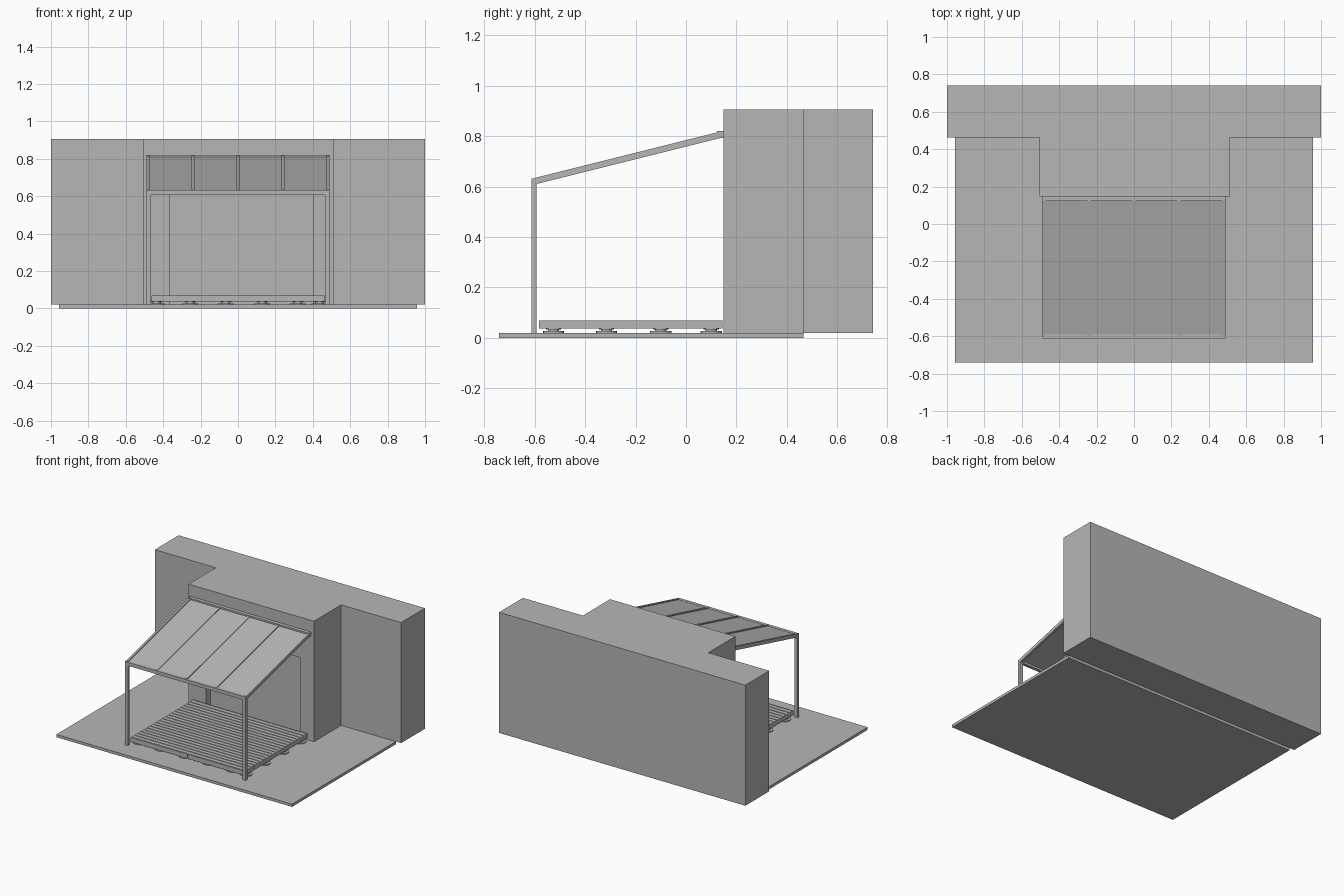
import bpy
import bmesh

cube = bpy.data.objects.get("Cube")
if cube:
    bpy.data.objects.remove(cube, do_unlink=True)

grey = bpy.data.materials.new("plain grey")
grey.use_nodes = True
colour = (0.47, 0.47, 0.47, 1)
grey.diffuse_color = colour
grey.node_tree.nodes["Principled BSDF"].inputs["Base Color"].default_value = colour


def finish(name, bm):
    bmesh.ops.recalc_face_normals(bm, faces=bm.faces)
    mesh = bpy.data.meshes.new(name)
    bm.to_mesh(mesh)
    bm.free()
    mesh.materials.append(grey)
    obj = bpy.data.objects.new(name, mesh)
    bpy.context.collection.objects.link(obj)
    return obj


def prism(name, points, offset):
    """Extrude a flat outline of 3D points by an offset vector."""
    bm = bmesh.new()
    face = bm.faces.new([bm.verts.new(p) for p in points])
    ext = bmesh.ops.extrude_face_region(bm, geom=[face])
    verts = [v for v in ext["geom"] if isinstance(v, bmesh.types.BMVert)]
    bmesh.ops.translate(bm, verts=verts, vec=offset)
    return finish(name, bm)


def box(name, x, y, z):
    outline = [(x[0], y[0], z[0]), (x[1], y[0], z[0]),
               (x[1], y[1], z[0]), (x[0], y[1], z[0])]
    return prism(name, outline, (0, 0, z[1] - z[0]))


def side_prism(name, x, width, profile):
    """Extrude a y-z profile across a width centred on x."""
    return prism(name, [(x - width / 2, y, z) for y, z in profile], (width, 0, 0))


# Ground slab
GROUND = 0.02
box("ground_slab", (-0.957, 0.957), (-0.74, 0.465), (0, GROUND))

# House wall with projecting bay and shallow door recess
left, right, bay, back, mid = -0.505, 0.513, 0.148, 0.74, 0.463
plan = [(-1, back), (-1, mid), (left, mid), (left, bay),
        (right, bay), (right, mid), (1, mid), (1, back)]
wall = prism("house_wall", [(x, y, GROUND) for x, y in plan], (0, 0, 0.885))
cutter = box("door_cutter", (-0.365, 0.4), (0.05, 0.2), (-0.1, 0.608))
cutter.hide_render = True
cut = wall.modifiers.new("door_recess", "BOOLEAN")
cut.operation = "DIFFERENCE"
cut.solver = "EXACT"
cut.object = cutter
bpy.context.view_layer.objects.active = wall
bpy.ops.object.modifier_apply(modifier=cut.name)
bpy.data.objects.remove(cutter, do_unlink=True)

# Canopy posts and cross beams
for side, name in ((-1, "right_post"), (1, "left_post")):
    box(name, sorted((side * 0.465, side * 0.49)), (-0.613, -0.592), (GROUND, 0.61))
box("front_beam", (-0.49, 0.49), (-0.613, -0.59), (0.607, 0.632))
box("wall_beam", (-0.49, 0.49), (0.122, bay), (0.792, 0.82))


# Sloping rafters and roof panels
def roof_line(y):
    return 0.634 + 0.25 * (y + 0.6)


def slope_profile(y0, y1, drop, depth):
    return [(y0, roof_line(y0) - drop), (y1, roof_line(y1) - drop),
            (y1, roof_line(y1) - drop - depth), (y0, roof_line(y0) - drop - depth)]


SPACING = 0.2405
for i in range(5):
    side_prism(f"rafter_{i + 1}", (i - 2) * SPACING, 0.017,
               slope_profile(-0.6, 0.14, 0, 0.026))
for i in range(4):
    side_prism(f"roof_panel_{i + 1}", (i - 1.5) * SPACING, SPACING - 0.017,
               slope_profile(-0.592, 0.124, 0.006, 0.008))

# Deck fascia, with a joint in the middle of the front and rear
W, F, B = 0.463, -0.583, 0.144
LOW, TOP, T = 0.038, 0.07, 0.008
for a, b, name in ((-W, -0.001, "right"), (0.001, W, "left")):
    box(f"front_fascia_{name}", (a, b), (F, F + T), (LOW, TOP))
    box(f"rear_fascia_{name}", (a, b), (B - T, B), (LOW, TOP))
box("right_fascia", (-W, -W + T), (F + T, B - T), (LOW, TOP))
box("left_fascia", (W - T, W), (F + T, B - T), (LOW, TOP))

# Deck boards
BOARDS, GAP = 20, 0.006
pitch = (B - F - 2 * T) / BOARDS
for i in range(BOARDS):
    y = F + T + i * pitch
    box(f"deck_board_{i + 1}", (-W + T, W - T),
        (y + GAP / 2, y + pitch - GAP / 2), (0.057, TOP))

# Joists on adjustable round feet
for i, x in enumerate((-0.435, -0.255, -0.065, 0.13, 0.32, 0.435)):
    box(f"joist_{i + 1}", (x - 0.012, x + 0.012), (F + T, B - T), (0.04, 0.057))
    for j, y in enumerate((-0.525, -0.315, -0.1, 0.1)):
        bm = bmesh.new()
        for radius, z0, z1 in ((0.042, GROUND, 0.027), (0.022, 0.027, 0.034),
                               (0.03, 0.034, 0.04)):
            ring = bmesh.ops.create_cone(bm, cap_ends=True, segments=16, radius1=radius,
                                         radius2=radius, depth=z1 - z0)
            bmesh.ops.translate(bm, verts=ring["verts"], vec=(x, y, (z0 + z1) / 2))
        finish(f"deck_foot_{i + 1}_{j + 1}", bm)
